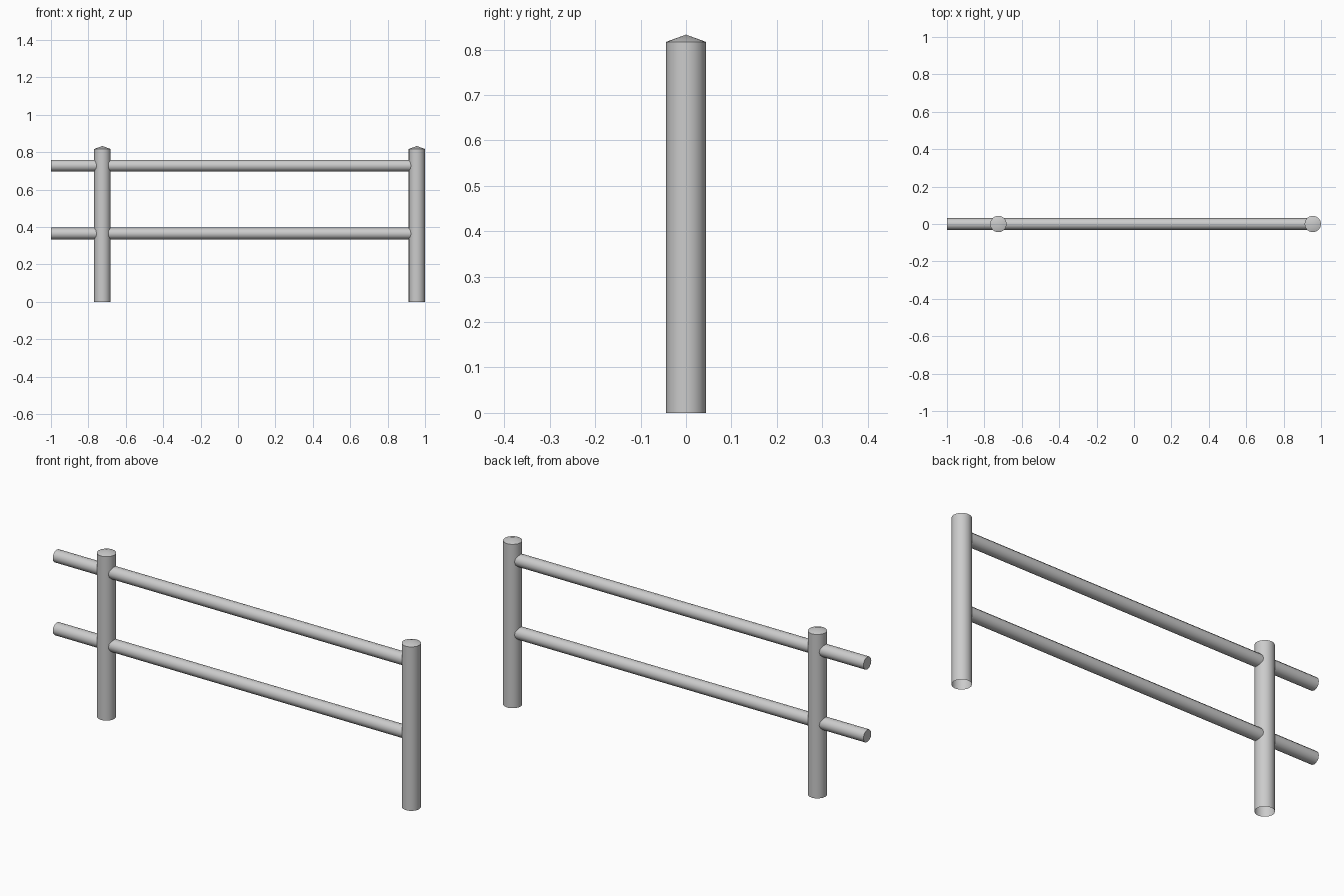
import bpy, bmesh, math

if "Cube" in bpy.data.objects:
    bpy.data.objects.remove(bpy.data.objects["Cube"])

POST_R, RAIL_R = 0.044, 0.031
LEFT_X, RIGHT_X = -0.725, 0.956


def finish(name, bm):
    bmesh.ops.recalc_face_normals(bm, faces=bm.faces)
    mesh = bpy.data.meshes.new(name)
    bm.to_mesh(mesh)
    bm.free()
    obj = bpy.data.objects.new(name, mesh)
    bpy.context.collection.objects.link(obj)
    bpy.ops.object.select_all(action='DESELECT')
    obj.select_set(True)
    bpy.context.view_layer.objects.active = obj
    bpy.ops.object.shade_smooth_by_angle(angle=math.radians(35))
    return obj


# Post: round tube, open at the ground, with a shallow pointed top
def post(name, x, sides=16, shoulder=0.817, tip=0.833):
    bm = bmesh.new()
    rings = [[bm.verts.new((POST_R * math.cos(2 * math.pi * i / sides),
                            POST_R * math.sin(2 * math.pi * i / sides), z))
              for i in range(sides)] for z in (0, shoulder)]
    apex = bm.verts.new((0, 0, tip))
    low, high = rings
    for i in range(sides):
        j = (i + 1) % sides
        bm.faces.new((low[i], low[j], high[j], high[i]))
        bm.faces.new((high[i], high[j], apex))
    finish(name, bm).location.x = x


# Rail: capped round bar along x, ending inside the right post
def rail(name, z, x0=-1.0, x1=RIGHT_X - 0.02):
    bm = bmesh.new()
    bmesh.ops.create_cone(bm, cap_ends=True, segments=12, radius1=RAIL_R,
                          radius2=RAIL_R, depth=x1 - x0)
    obj = finish(name, bm)
    obj.rotation_euler.y = math.pi / 2
    obj.location = ((x0 + x1) / 2, 0, z)


post("left_post", LEFT_X)
post("right_post", RIGHT_X)
rail("lower_rail", 0.365)
rail("upper_rail", 0.728)
